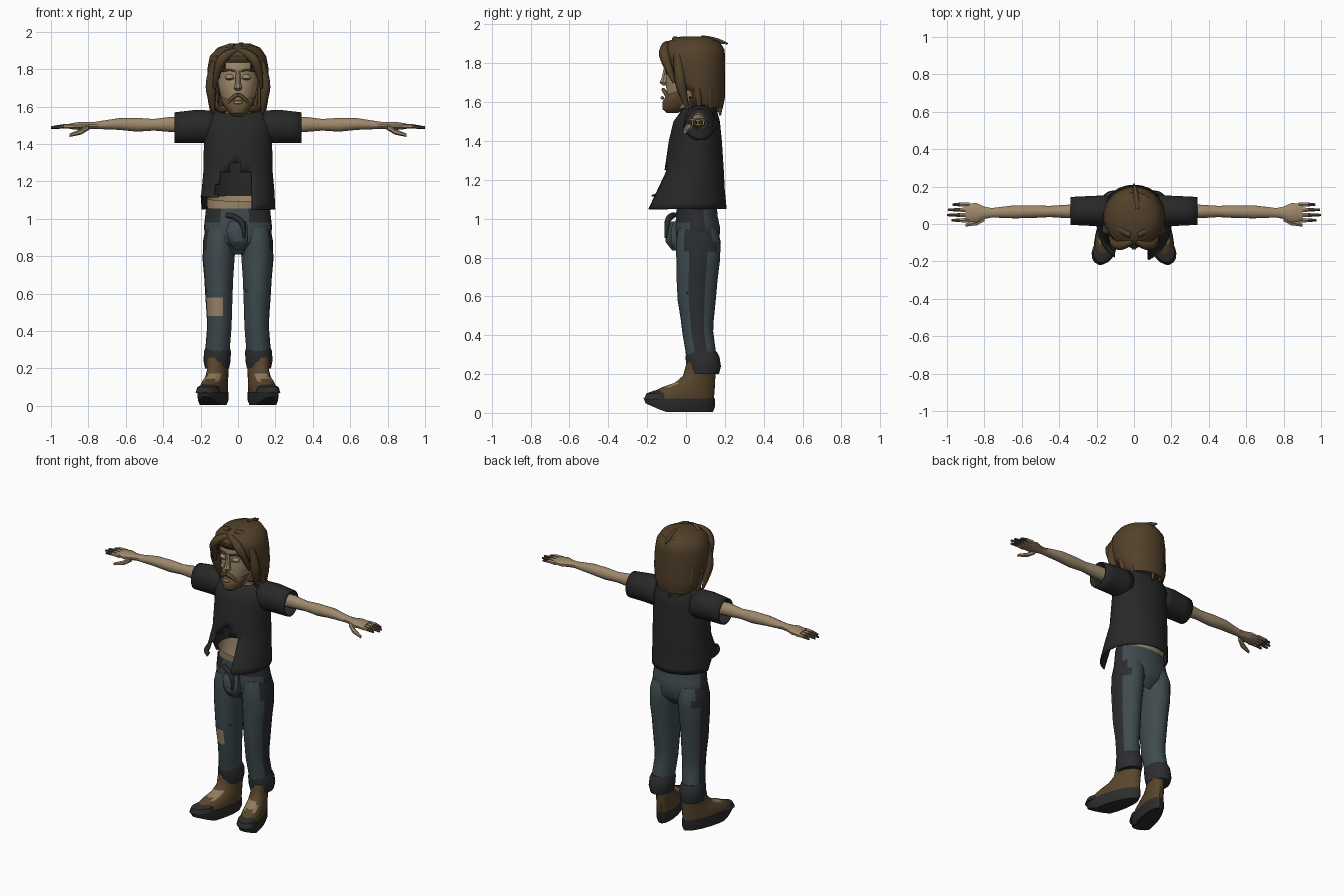
import bpy, bmesh, math
from mathutils import Vector

cube = bpy.data.objects.get("Cube")
if cube:
    bpy.data.objects.remove(cube, do_unlink=True)


def material(name, r, g, b):
    m = bpy.data.materials.new(name)
    m.use_nodes = True
    m.diffuse_color = (r, g, b, 1)
    m.node_tree.nodes["Principled BSDF"].inputs["Base Color"].default_value = (r, g, b, 1)
    return m


SKIN = material("skin", .34, .25, .15)
HAIR = material("hair brown", .085, .052, .023)
BEARD = material("beard brown", .13, .078, .035)
SHIRT = material("shirt charcoal", .021, .021, .022)
DENIM = material("denim", .05, .07, .077)
DARK = material("dark denim", .024, .026, .029)
BOOT = material("boot leather", .098, .06, .025)
WORN = material("worn leather", .28, .2, .11)
SOLE = material("sole", .026, .026, .027)
GRIME = material("grimy skin", .08, .06, .036)


def finish(name, bm, mats):
    bmesh.ops.recalc_face_normals(bm, faces=bm.faces)
    me = bpy.data.meshes.new(name)
    bm.to_mesh(me)
    bm.free()
    for m in mats:
        me.materials.append(m)
    ob = bpy.data.objects.new(name, me)
    bpy.context.collection.objects.link(ob)
    return ob


def loft(name, rings, mats, n=16, axis="Z", s=1, sub=2, caps=True, hole=None, rule=None, warp=None):
    """Skin elliptical rings (position, centre u, centre v, radius u, radius v, tilt)."""
    rings = [tuple(r) + (0,) * (6 - len(r)) for r in rings]
    fine = [tuple(p + (q - p) * k / sub for p, q in zip(a, b))
            for a, b in zip(rings, rings[1:]) for k in range(sub)] + [rings[-1]]
    bm = bmesh.new()
    rows = []
    for t, cu, cv, ru, rv, tilt in fine:
        row = []
        for i in range(n):
            a = math.tau * (i + .5) / n
            u, v, w = cu + ru * math.cos(a), cv + rv * math.sin(a), t + tilt * math.sin(a)
            co = Vector({"Z": (u, v, w), "X": (w, u, v)}[axis])
            if warp:
                co = Vector(warp(*co))
            co.x *= s
            row.append(bm.verts.new(co))
        rows.append(row)
    for a, b in zip(rows, rows[1:]):
        for i in range(n):
            bm.faces.new((a[i], a[(i + 1) % n], b[(i + 1) % n], b[i]))
    if caps:
        bm.faces.new(rows[0])
        bm.faces.new(rows[-1])
    bmesh.ops.recalc_face_normals(bm, faces=bm.faces)
    if rule:
        for f in bm.faces:
            f.material_index = rule(f.calc_center_median(), f.normal)
    if hole:
        bmesh.ops.delete(bm, geom=[f for f in bm.faces if hole(*f.calc_center_median())], context="FACES")
    return finish(name, bm, mats)


def thicken(ob, amount):
    mod = ob.modifiers.new("thickness", "SOLIDIFY")
    mod.thickness = amount


def strand(name, points, mat, depth=.03):
    """Tapered tube along points (x, y, z, radius factor)."""
    cu = bpy.data.curves.new(name, "CURVE")
    cu.dimensions = "3D"
    cu.bevel_depth, cu.bevel_resolution, cu.resolution_u = depth, 1, 4
    cu.use_fill_caps = True
    sp = cu.splines.new("NURBS")
    sp.points.add(len(points) - 1)
    for p, (x, y, z, r) in zip(sp.points, points):
        p.co, p.radius = (x, y, z, 1), r
    sp.use_endpoint_u, sp.order_u = True, 3
    cu.materials.append(mat)
    ob = bpy.data.objects.new(name, cu)
    bpy.context.collection.objects.link(ob)


def ball(name, centre, size, mat):
    bm = bmesh.new()
    bmesh.ops.create_uvsphere(bm, u_segments=12, v_segments=8, radius=1)
    for v in bm.verts:
        v.co = Vector(centre) + Vector(a * b for a, b in zip(v.co, size))
    finish(name, bm, [mat])


# Shirt with a torn, uneven front hem
def ragged_hem(x, y, z):
    if z < 1.13 and x < -.09 and y < .03:
        z = 1.12 + (z - 1.05) * .2
    return x, y, z


def torn(x, y, z):
    d = abs(x + .015) / .1
    return y < 0 and d < 1 and (z < 1.15 or d * d + ((z - 1.15) / .13) ** 2 < 1)


shirt = loft("shirt", [(1.05, 0, 0, .2, .21), (1.15, 0, .02, .195, .18), (1.25, 0, .042, .186, .153),
                       (1.4, 0, .048, .183, .137), (1.5, 0, .055, .185, .12), (1.565, 0, .065, .165, .09, .01),
                       (1.585, 0, .06, .12, .085, .025), (1.56, 0, .055, .078, .075, .035)],
             [SHIRT], n=40, sub=3, caps=False, hole=torn, warp=ragged_hem)
thicken(shirt, .008)

# Bare waist and neck
loft("waist", [(.98, 0, .055, .15, .09), (1.05, 0, .055, .165, .1), (1.11, 0, .055, .168, .105, .015)],
     [SKIN], n=24, caps=False)
loft("neck", [(1.45, 0, .06, .08, .075), (1.54, 0, .055, .07, .068), (1.66, 0, .04, .06, .06)], [SKIN])

# Sleeves, arms, hands
for s, side in ((1, "left"), (-1, "right")):
    sleeve = loft(side + "_sleeve", [(.13, .07, 1.49, .085, .09), (.22, .07, 1.495, .082, .09),
                                     (.34, .07, 1.488, .076, .083)], [SHIRT], axis="X", s=s, caps=False)
    thicken(sleeve, .008)
    loft(side + "_arm", [(.2, .07, 1.5, .04, .045), (.36, .067, 1.505, .037, .042), (.45, .067, 1.503, .031, .032),
                         (.54, .066, 1.503, .035, .038), (.64, .065, 1.507, .036, .032),
                         (.76, .06, 1.5, .026, .02), (.8, .06, 1.498, .034, .02), (.84, .06, 1.497, .053, .023),
                         (.9, .062, 1.495, .05, .015)], [SKIN], n=12, axis="X", s=s)
    for i, length in enumerate((.975, 1, .995, .97)):
        y = .02 + i * .028
        loft(f"{side}_finger_{i + 1}", [(.88, y, 1.495, .014, .013), (.93, y, 1.495, .012, .012),
                                        (length, y, 1.488, .007, .007)], [SKIN, GRIME], n=6, axis="X", s=s,
             rule=lambda c, n: int(abs(c.x) > .92))
    loft(side + "_thumb", [(.8, .03, 1.49, .018, .016), (.84, .008, 1.465, .017, .015),
                           (.9, -.006, 1.447, .009, .009)], [SKIN], n=6, axis="X", s=s)

# Jeans
loft("jeans_hips", [(.81, 0, .06, .07, .06), (.87, 0, .06, .165, .11), (.95, 0, .06, .184, .117),
                    (1.01, 0, .056, .177, .108), (1.055, 0, .055, .172, .105)], [DENIM, DARK], n=28, caps=False,
     rule=lambda c, n: int((c.z > .985 and c.y < .03 and (c.x > .04 or c.x < -.09)) or
                           (c.z > .9 and abs(n.x) > .85)))
loft("jeans_fly", [(.835, .005, -.045, .03, .025), (.88, 0, -.06, .055, .045), (.94, -.005, -.065, .06, .04),
                   (.985, 0, -.055, .05, .03)], [DENIM], n=10)
strand("open_belt_flap", [(-.06, -.06, 1.02, .8), (0, -.09, 1.01, 1), (.035, -.1, .96, .8), (.03, -.105, .9, .3)],
       DARK, .018)


def leg_paint(c, n):
    if c.x < -.08 and .48 < c.z < .58 and n.y < -.35 and n.x < .2:
        return 2
    width = .72 if c.z > .85 else .93
    return int(abs(c.x) > .11 and abs(n.x) > width and c.y > 0)


for s, side in ((1, "left"), (-1, "right")):
    loft(side + "_trouser_leg", [(.24, .112, .085, .066, .08), (.32, .108, .075, .066, .078), (.42, .1, .06, .066, .08),
                                 (.48, .1, .058, .068, .085), (.58, .102, .055, .073, .098), (.68, .103, .057, .078, .105),
                                 (.78, .104, .062, .086, .112), (.88, .1, .064, .088, .115), (.95, .09, .06, .085, .1)],
         [DENIM, DARK, SKIN], n=22, s=s, rule=leg_paint)
    strand(side + "_knee_fold", [(s * .04, -.01, .62, .4), (s * .11, -.04, .6, 1), (s * .168, .01, .62, .5)], DENIM, .014)
    loft(side + "_cuff", [(.2, .112, .09, .066, .08), (.24, .112, .09, .074, .09), (.29, .11, .085, .074, .087),
                          (.315, .109, .08, .066, .078)], [DARK], n=14, s=s, sub=1)

    # Boots turned outward
    def splay(x, y, z):
        lift = .045 * max(0, (-y - .11) / .1) if z < .06 else 0
        return x - .25 * (y - .1), y, z + lift

    def boot_paint(c, n):
        return int(-.09 < c.y < 0 and n.z > .45 and abs(n.x) < .6 and .1 < c.z < .17)

    loft(side + "_sole", [(.005, .1, -.035, .058, .175), (.03, .1, -.035, .068, .185),
                          (.075, .1, -.035, .068, .185)], [SOLE], n=24, s=s, sub=1, warp=splay)
    loft(side + "_toe_cap", [(.07, .1, -.14, .064, .078), (.1, .1, -.135, .056, .07), (.115, .1, -.12, .035, .045)],
         [SOLE], n=16, s=s, sub=1, warp=splay)
    loft(side + "_boot", [(.06, .1, -.03, .065, .175), (.1, .1, -.02, .065, .168), (.13, .1, .01, .06, .14),
                          (.155, .1, .045, .056, .105), (.19, .1, .068, .054, .085), (.26, .103, .078, .057, .075)],
         [BOOT, WORN], n=20, s=s, warp=splay, rule=boot_paint)

# Head and face
loft("head", [(1.57, 0, 0, .055, .08), (1.63, 0, 0, .085, .1), (1.7, 0, .005, .104, .11), (1.76, 0, .012, .112, .112),
              (1.8, 0, .015, .115, .122), (1.88, 0, .03, .11, .12), (1.92, 0, .04, .06, .07)], [SKIN], n=20)
loft("beard", [(1.545, 0, -.07, .022, .03), (1.565, 0, -.055, .05, .068), (1.6, 0, -.04, .075, .083),
               (1.635, 0, -.03, .09, .084, .02), (1.67, 0, -.01, .1, .092, .035)], [BEARD], n=20, caps=False,
     hole=lambda x, y, z: y > 0)
loft("nose", [(1.685, 0, -.105, .014, .016), (1.7, 0, -.108, .024, .03), (1.725, 0, -.105, .016, .022),
              (1.79, 0, -.1, .012, .012)], [SKIN], n=8, sub=1)
ball("lower_lip", (0, -.122, 1.622), (.024, .009, .009), SKIN)
for s, side in ((1, "left"), (-1, "right")):
    ball(side + "_eyelid", (s * .043, -.085, 1.757), (.026, .02, .017), SKIN)
    strand(side + "_lash_line", [(s * .02, -.103, 1.75, .6), (s * .043, -.106, 1.744, 1), (s * .066, -.092, 1.75, .6)],
           GRIME, .003)
    strand(side + "_brow", [(s * .016, -.108, 1.79, .6), (s * .05, -.108, 1.802, 1), (s * .086, -.075, 1.788, .5)],
           HAIR, .008)
    strand(side + "_moustache", [(0, -.117, 1.665, .8), (s * .03, -.112, 1.655, 1), (s * .058, -.085, 1.61, .6)],
           BEARD, .013)

# Hair shell, open round the face
hair = loft("hair", [(1.57, 0, .105, .12, .085), (1.62, 0, .08, .148, .12), (1.7, .003, .055, .162, .147),
                     (1.8, 0, .038, .165, .163), (1.87, 0, .036, .152, .163), (1.915, .005, .04, .115, .13),
                     (1.938, .01, .04, .055, .065)], [HAIR], n=26, caps=True,
            hole=lambda x, y, z: z < 1.56 or (z < 1.84 and y < .02 and abs(x) < .135 - .06 * max(0, z - 1.72) / .12))
thicken(hair, .015)

# Loose locks
for s, side in ((1, "left"), (-1, "right")):
    strand(side + "_fringe", [(s * .01, -.09, 1.9, .6), (s * .07, -.12, 1.88, 1), (s * .115, -.1, 1.8, .9),
                              (s * .125, -.06, 1.7, .3)], HAIR)
    strand(side + "_temple_lock", [(s * .12, -.04, 1.84, .8), (s * .15, -.035, 1.74, 1), (s * .14, -.02, 1.65, .9),
                                   (s * .13, .01, 1.56, .2)], HAIR)
    strand(side + "_crown_lock", [(s * .02, -.06, 1.925, .5), (s * .1, -.02, 1.91, 1), (s * .15, .04, 1.82, .4)], HAIR)
for i in range(7):
    a = math.radians(i * 30)
    dx, dy = math.cos(a), math.sin(a)
    strand(f"nape_lock_{i + 1}", [(dx * .145, .045 + dy * .135, 1.75, .6), (dx * .145, .06 + dy * .12, 1.65, 1),
                                  (dx * .13, .075 + dy * .1, 1.53 + .02 * (i % 3), .2)], HAIR)
strand("cowlick", [(.02, .08, 1.93, .8), (.01, .16, 1.92, 1), (0, .215, 1.9, .2)], HAIR, .02)

# Smooth shading that keeps sharp edges
bpy.ops.object.select_all(action="DESELECT")
for ob in bpy.context.scene.objects:
    if ob.type == "MESH":
        ob.select_set(True)
        bpy.context.view_layer.objects.active = ob
bpy.ops.object.shade_smooth_by_angle(angle=math.radians(35))
